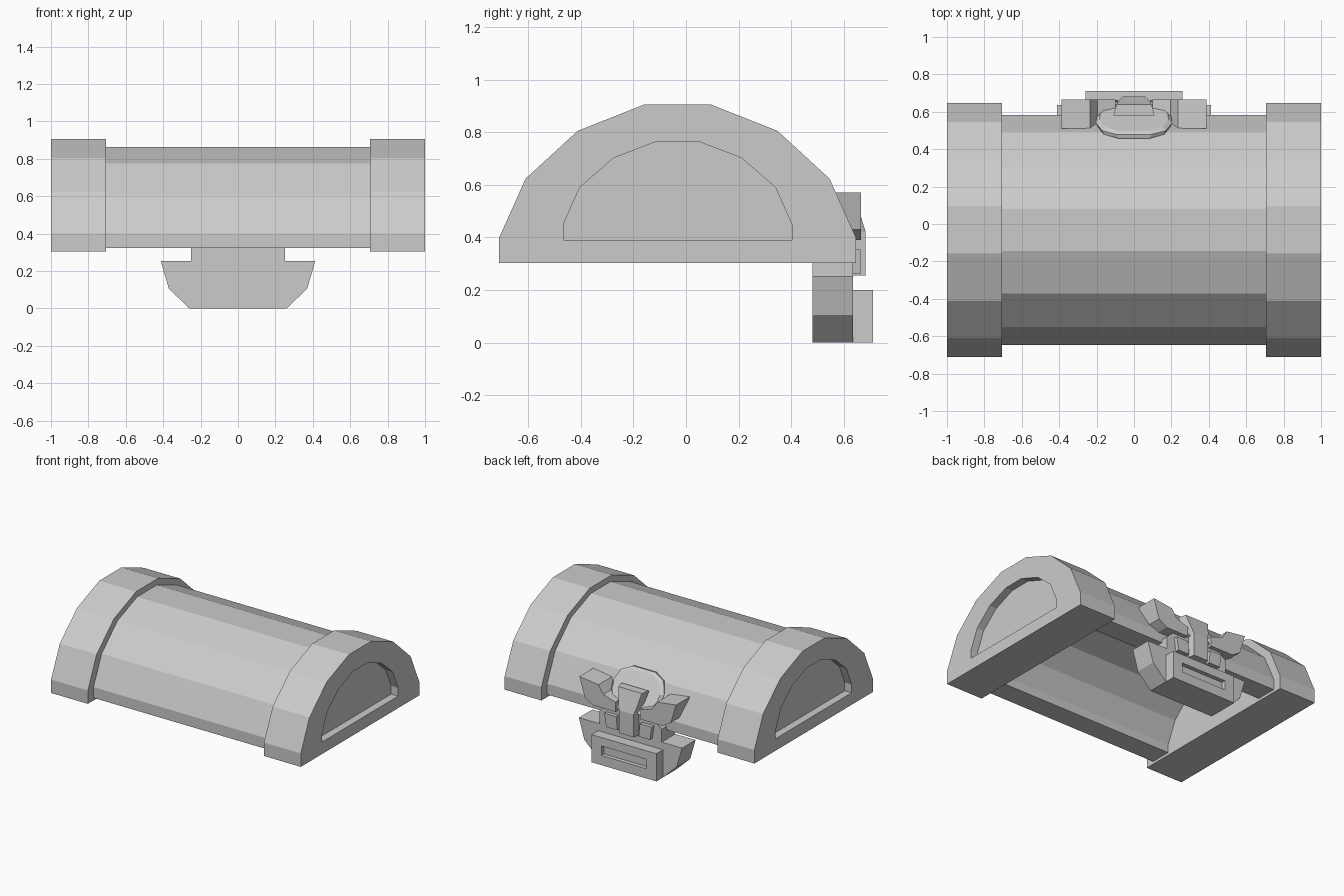
import bpy, bmesh

if "Cube" in bpy.data.objects:
    bpy.data.objects.remove(bpy.data.objects["Cube"])

CY = -0.032  # barrel axis in y


def loft(name, loops):
    """Closed solid through a series of equal-length 3D loops."""
    bm = bmesh.new()
    rings = [[bm.verts.new(p) for p in loop] for loop in loops]
    n = len(rings[0])
    for a, b in zip(rings, rings[1:]):
        for i in range(n):
            j = (i + 1) % n
            bm.faces.new((a[i], a[j], b[j], b[i]))
    bm.faces.new(rings[0])
    bm.faces.new(rings[-1])
    bmesh.ops.recalc_face_normals(bm, faces=bm.faces)
    me = bpy.data.meshes.new(name)
    bm.to_mesh(me)
    bm.free()
    ob = bpy.data.objects.new(name, me)
    bpy.context.collection.objects.link(ob)
    return ob


def prism_x(name, pts, x0, x1):
    return loft(name, [[(x, y, z) for y, z in pts] for x in (x0, x1)])


def prism_y(name, pts, y0, y1):
    return loft(name, [[(x, y, z) for x, z in pts] for y in (y0, y1)])


def box(name, x0, x1, y0, y1, z0, z1):
    return prism_y(name, [(x0, z0), (x1, z0), (x1, z1), (x0, z1)], y0, y1)


def mirrored(half):
    """Symmetric outline from its positive half, listed bottom to top."""
    return half + [(-u, v) for u, v in reversed(half)]


def arch(half):
    return [(CY + u, v) for u, v in mirrored(half)]


def carve(ob, cutter):
    cutter.hide_render = True
    mod = ob.modifiers.new("carve", 'BOOLEAN')
    mod.operation = 'DIFFERENCE'
    mod.solver = 'EXACT'
    mod.object = cutter
    bpy.context.view_layer.objects.active = ob
    bpy.ops.object.modifier_apply(modifier=mod.name)
    bpy.data.objects.remove(cutter)


# End caps with a recessed arched panel
cap = arch([(0.678, 0.303), (0.678, 0.40), (0.578, 0.623), (0.38, 0.805), (0.127, 0.905)])
panel = arch([(0.434, 0.39), (0.434, 0.45), (0.372, 0.59), (0.243, 0.702), (0.078, 0.765)])
for side, s in (("right", 1), ("left", -1)):
    ob = prism_x("end_cap_" + side, cap, 0.705 * s, 1.0 * s)
    carve(ob, prism_x("recess_cutter", panel, 0.945 * s, 1.1 * s))

# Hollow barrel lid: outer arch joined to inner arch as one open shell outline
half = [(0.614, 0.322), (0.614, 0.40), (0.52, 0.605), (0.34, 0.775), (0.113, 0.862)]
inner = arch([(y * 0.75, 0.322 + (z - 0.322) * 0.75) for y, z in half])
prism_x("barrel_lid", arch(half) + inner[::-1], -0.706, 0.706)

# Latch back plate and keyhole block with its slot
prism_y("latch_plate", mirrored([(0.26, 0), (0.37, 0.105), (0.413, 0.253),
                                 (0.25, 0.253), (0.25, 0.345), (0.17, 0.42)]), 0.48, 0.635)
block = box("latch_block", -0.26, 0.26, 0.63, 0.71, 0, 0.2)
carve(block, box("slot_cutter", -0.18, 0.18, 0.68, 0.8, 0.07, 0.138))

# Central tongue, wider at the top and bending over the lid
tongue = [(0.07, 0.683, 0.255), (0.07, 0.683, 0.42), (0.09, 0.665, 0.48), (0.11, 0.64, 0.565)]
loft("latch_tongue", [[(-w, y - 0.06, z), (w, y - 0.06, z), (w * 0.85, y, z), (-w * 0.85, y, z)]
                      for w, y, z in tongue])

# Faceted crest leaning on the lid behind the tongue
crest = mirrored([(0.13, 0.40), (0.20, 0.50), (0.205, 0.55), (0.17, 0.62), (0.09, 0.655)])
loft("latch_crest", [[(x * k, 0.495 + (0.66 - z) * 0.6 + dy, 0.53 + (z - 0.53) * k)
                      for x, z in crest]
                     for dy, k in ((-0.04, 0.95), (-0.02, 1), (0, 0.9))])

# Curved wings and small studs on both sides
wing = [(0.10, 0.39), (0.28, 0.39), (0.345, 0.43), (0.387, 0.57),
        (0.235, 0.55), (0.195, 0.49), (0.10, 0.46)]
for side, s in (("right", 1), ("left", -1)):
    prism_y("latch_wing_" + side, [(x * s, z) for x, z in wing], 0.51, 0.666)
    stud = [(0.085, 0.26), (0.175, 0.26), (0.19, 0.355), (0.095, 0.355)]
    prism_y("latch_stud_" + side, [(x * s, z) for x, z in stud], 0.60, 0.663)
